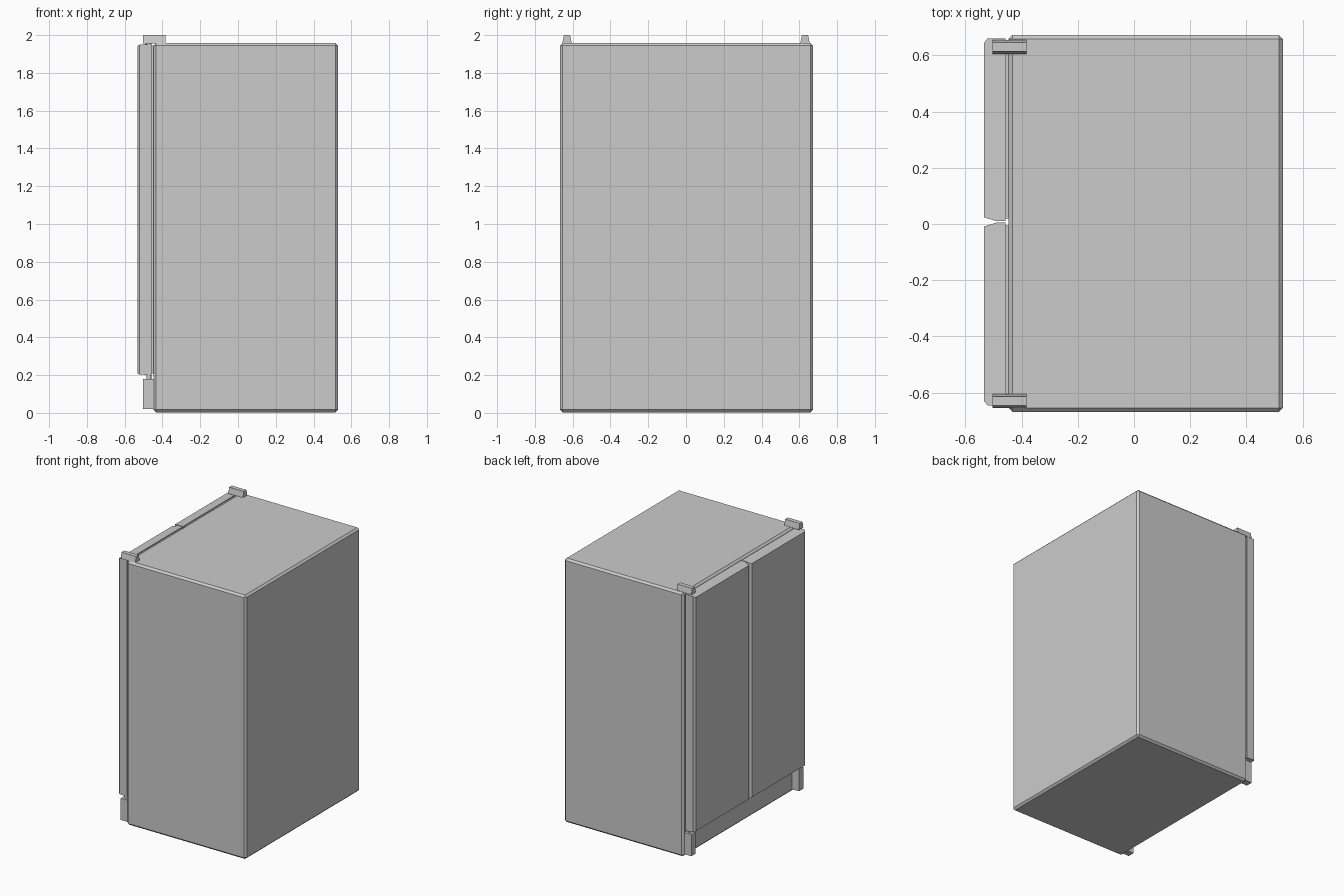
import bpy, bmesh
from mathutils import Vector

if "Cube" in bpy.data.objects:
    bpy.data.objects.remove(bpy.data.objects["Cube"])


def make_object(name, bm):
    bmesh.ops.recalc_face_normals(bm, faces=bm.faces)
    mesh = bpy.data.meshes.new(name)
    bm.to_mesh(mesh)
    bm.free()
    obj = bpy.data.objects.new(name, mesh)
    bpy.context.collection.objects.link(obj)
    return obj


def box(name, lo, hi, bevel=0.0):
    bm = bmesh.new()
    bmesh.ops.create_cube(bm, size=1)
    lo, hi = Vector(lo), Vector(hi)
    for v in bm.verts:
        v.co = Vector([lo[i] + (v.co[i] + 0.5) * (hi[i] - lo[i]) for i in range(3)])
    if bevel:
        bmesh.ops.bevel(bm, geom=bm.edges[:], offset=bevel, segments=1, affect='EDGES')
    return make_object(name, bm)


def prism(name, profile, offset):
    bm = bmesh.new()
    face = bm.faces.new([bm.verts.new(p) for p in profile])
    new = bmesh.ops.extrude_face_region(bm, geom=[face])['geom']
    bmesh.ops.translate(bm, vec=offset, verts=[g for g in new if isinstance(g, bmesh.types.BMVert)])
    return make_object(name, bm)


def pin(name, x, y, z0, z1):
    bm = bmesh.new()
    bmesh.ops.create_cone(bm, cap_ends=True, segments=12, radius1=0.013, radius2=0.013, depth=z1 - z0)
    bmesh.ops.translate(bm, vec=(x, y, (z0 + z1) / 2), verts=bm.verts)
    return make_object(name, bm)


# Cabinet with chamfered edges
box("cabinet", (-0.447, -0.668, 0.003), (0.53, 0.672, 1.958), 0.014)

for side, s in (("left", 1), ("right", -1)):
    # Door: bevelled outline, front edge slightly shorter at top and bottom
    profile = [(-0.458, 0.003), (-0.49, 0.003), (-0.533, 0.016),
               (-0.533, 0.638), (-0.521, 0.653), (-0.458, 0.653)]
    door = prism(side + "_door", [(x, 0.0075 + s * y, 0.2) for x, y in profile], (0, 0, 1.752))
    for v in door.data.vertices:
        if v.co.x < -0.515:
            inset = 0.01 if v.co.x < -0.53 else 0.003
            v.co.z += inset if v.co.z < 1 else -inset
    # Recessed door seal
    y0, y1 = sorted((0.0075 + s * 0.012, 0.0075 + s * 0.645))
    box(side + "_door_seal", (-0.46, y0, 0.208), (-0.445, y1, 1.944))
    # Top hinge cover with sloped sides
    yc = s * 0.63
    prism(side + "_top_hinge",
          [(-0.503, yc - 0.025, 1.956), (-0.503, yc + 0.025, 1.956),
           (-0.503, yc + 0.016, 2.0), (-0.503, yc - 0.016, 2.0)], (0.12, 0, 0))
    # Hinge pins
    pin(side + "_upper_pin", -0.472, yc, 1.94, 1.97)
    pin(side + "_lower_pin", -0.472, yc, 0.17, 0.21)
    # Lower hinge bracket
    box(side + "_lower_bracket", (-0.503, yc - 0.025, 0.02), (-0.435, yc + 0.025, 0.18))
